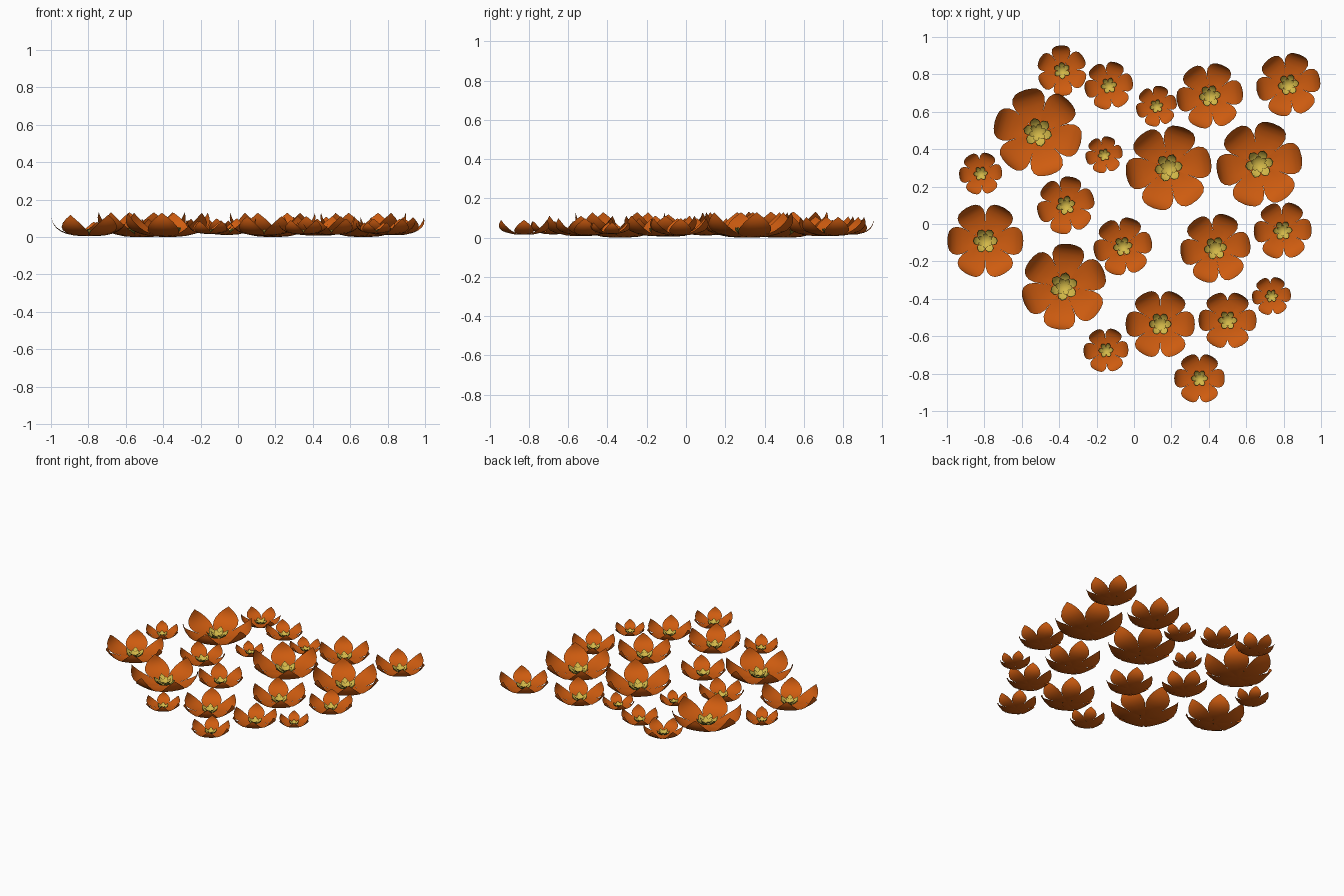
import bpy
import bmesh
from math import radians, pi
from mathutils import Matrix

cube = bpy.data.objects.get("Cube")
if cube:
    bpy.data.objects.remove(cube, do_unlink=True)


def material(name, rgb):
    m = bpy.data.materials.new(name)
    m.use_nodes = True
    color = (*rgb, 1.0)
    m.diffuse_color = color
    bsdf = next(n for n in m.node_tree.nodes if n.type == 'BSDF_PRINCIPLED')
    bsdf.inputs["Base Color"].default_value = color
    return m


orange = material("petal orange", (0.62, 0.107, 0.005))
yellow = material("heart yellow", (0.65, 0.48, 0.065))
green = material("heart rim green", (0.20, 0.22, 0.03))

PETALS = 6
COLUMNS = (-1, -0.5, 0, 0.5, 1)


def add_whorl(bm, profile, scale, lift, cup, slot, turn=0.0):
    """Ring of petals; profile rows are (radius, height, half width)."""
    for i in range(PETALS):
        spin = Matrix.Rotation(turn + i * 2 * pi / PETALS, 3, 'Z')
        rows = []
        for r, z, w in profile:
            row = []
            for u in COLUMNS:
                co = spin @ Matrix.Diagonal((scale,) * 3) @ \
                    Matrix.Translation((r, u * w, z + cup * u * u * w)).to_translation()
                co.z += lift
                row.append(bm.verts.new(co))
            rows.append(row)
        for a, b in zip(rows, rows[1:]):
            for k in range(len(COLUMNS) - 1):
                f = bm.faces.new((a[k], b[k], b[k + 1], a[k + 1]))
                f.material_index = slot
                f.smooth = True


def finish(bm, name, mats):
    bmesh.ops.remove_doubles(bm, verts=bm.verts, dist=0.0005)
    me = bpy.data.meshes.new(name)
    bm.to_mesh(me)
    bm.free()
    for m in mats:
        me.materials.append(m)
    return me


# Broad petals: flat base curling up to a pointed tip
petal_profile = [(0, 0, 0), (0.2, 0.0, 0.115), (0.4, 0.015, 0.231),
                 (0.6, 0.06, 0.34), (0.75, 0.12, 0.37), (0.87, 0.21, 0.34),
                 (0.95, 0.32, 0.26), (0.985, 0.43, 0.15), (1.0, 0.55, 0.01)]
bm = bmesh.new()
add_whorl(bm, petal_profile, 1.0, 0.0, 0.08, 0)
petal_mesh = finish(bm, "petals", [orange])

# Small cupped heart: yellow star inside a green rim
heart_profile = [(0, 0, 0), (0.35, 0.06, 0.2), (0.65, 0.2, 0.34),
                 (0.87, 0.4, 0.24), (1.0, 0.62, 0.02)]
bm = bmesh.new()
add_whorl(bm, heart_profile, 0.33, 0.012, 0.1, 1)
add_whorl(bm, heart_profile, 0.31, 0.035, 0.1, 0)
add_whorl(bm, heart_profile, 0.2, 0.06, 0.1, 0, pi / PETALS)
heart_mesh = finish(bm, "heart", [yellow, green])

# Flowers: x, y, radius, turn in degrees
flowers = [
    (-0.385, 0.82, 0.135, 33), (-0.135, 0.74, 0.13, 10), (0.12, 0.63, 0.11, 15),
    (0.405, 0.685, 0.178, 8), (0.825, 0.745, 0.172, 10), (-0.515, 0.49, 0.237, 46),
    (-0.16, 0.37, 0.1, 12), (-0.82, 0.27, 0.115, 5), (-0.365, 0.1, 0.155, 17),
    (0.185, 0.3, 0.23, 10), (0.67, 0.32, 0.23, 10), (-0.795, -0.09, 0.203, 0),
    (-0.06, -0.12, 0.157, 10), (0.435, -0.13, 0.188, 8), (0.795, -0.035, 0.155, 3),
    (-0.375, -0.335, 0.23, 22), (0.14, -0.535, 0.185, 0), (0.5, -0.515, 0.155, 0),
    (0.735, -0.385, 0.104, 5), (-0.15, -0.675, 0.12, 3), (0.35, -0.825, 0.135, 0),
]
for n, (x, y, size, turn) in enumerate(flowers, 1):
    for part, mesh in (("petals", petal_mesh), ("heart", heart_mesh)):
        ob = bpy.data.objects.new(f"flower_{n:02d}_{part}", mesh)
        ob.location = (x, y, 0.035 * (1 - size / 0.237))
        ob.rotation_euler.z = radians(turn)
        ob.scale = (size,) * 3
        bpy.context.collection.objects.link(ob)
